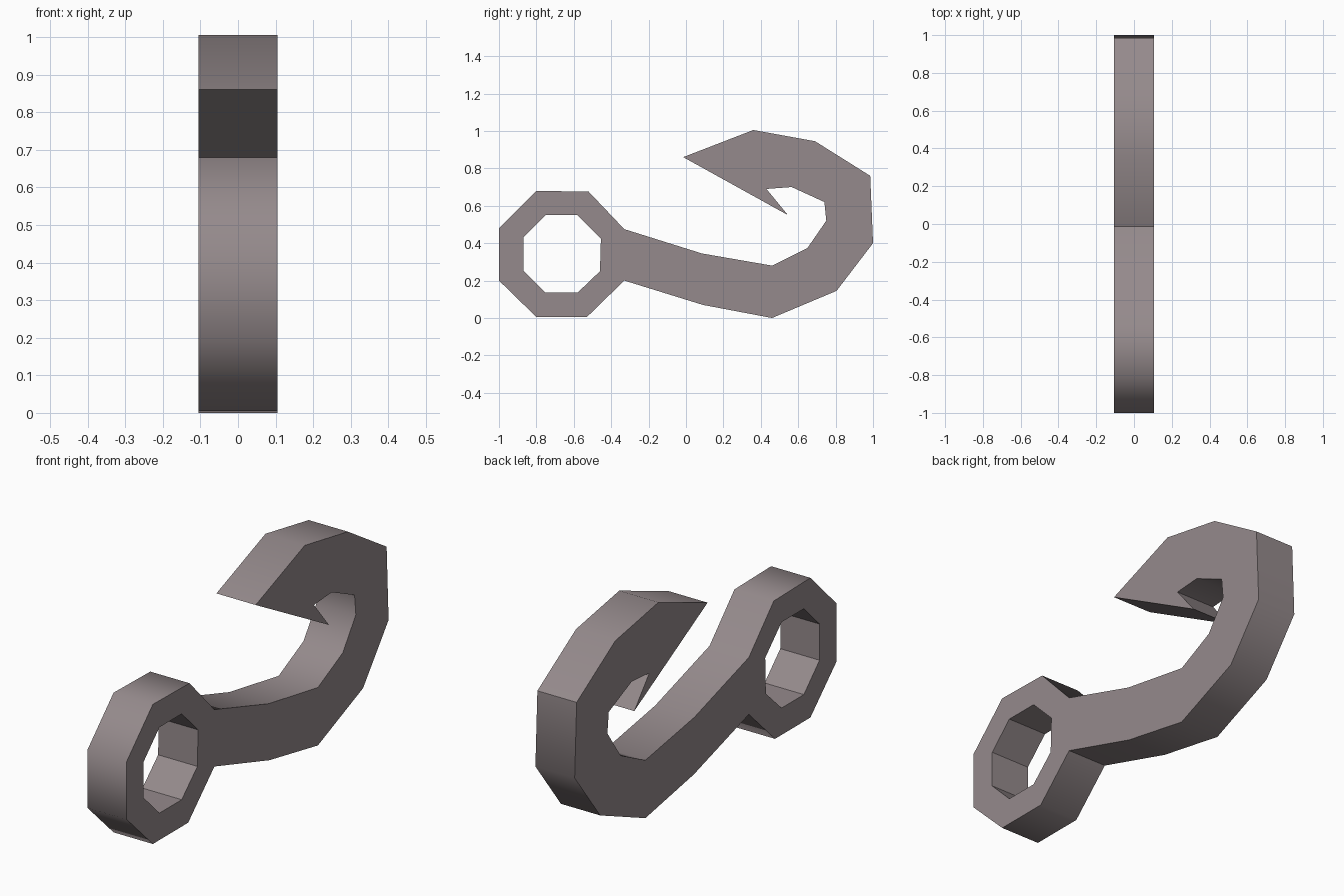
import bpy, bmesh, math

cube = bpy.data.objects.get("Cube")
if cube:
    bpy.data.objects.remove(cube, do_unlink=True)

HALF = 0.105  # half thickness of the whole piece

# Profiles in the (y, z) plane
eye_outer = [(-.80, .68), (-.52, .675), (-.33, .475), (-.33, .20),
             (-.53, .005), (-.80, .005), (-1, .20), (-1, .48)]
eye_inner = [(-.75, .55), (-.58, .55), (-.455, .425), (-.46, .25),
             (-.58, .135), (-.75, .135), (-.87, .255), (-.87, .43)]
bend_inner = [(.085, .345), (.46, .28), (.65, .375), (.75, .52),
              (.74, .62), (.565, .70), (.43, .69)]
bend_outer = [(.09, .07), (.46, 0), (.805, .145), (1, .40),
              (.985, .76), (.69, .945), (.36, 1.005)]
tip, barb = (-.015, .86), (.545, .55)

steel = bpy.data.materials.new("warm grey steel")
steel.use_nodes = True
colour = (.30, .255, .262, 1)
steel.diffuse_color = colour
steel.node_tree.nodes["Principled BSDF"].inputs["Base Color"].default_value = colour

bm = bmesh.new()


def points(profile):
    return [bm.verts.new((-HALF, y, z)) for y, z in profile]


def strip(a, b):
    for i in range(len(a) - 1):
        bm.faces.new((a[i], a[i + 1], b[i + 1], b[i]))


# Eye ring
outer, inner = points(eye_outer), points(eye_inner)
strip(outer + outer[:1], inner + inner[:1])

# Shank and bend, growing from the ring's back side
upper = [outer[2]] + points(bend_inner)
lower = [outer[3]] + points(bend_outer)
strip(upper, lower)

# Pointed head and barb
tip_v, barb_v = points([tip, barb])
bm.faces.new((upper[-1], lower[-1], tip_v))
bm.faces.new((upper[-1], tip_v, barb_v))

# Thicken the flat profile
bmesh.ops.recalc_face_normals(bm, faces=bm.faces[:])
caps = bm.faces[:]
result = bmesh.ops.extrude_face_region(bm, geom=caps, use_keep_orig=True)
bmesh.ops.translate(bm, vec=(2 * HALF, 0, 0),
                    verts=[g for g in result["geom"] if isinstance(g, bmesh.types.BMVert)])
bmesh.ops.recalc_face_normals(bm, faces=bm.faces[:])

mesh = bpy.data.meshes.new("hook")
bm.to_mesh(mesh)
bm.free()
hook = bpy.data.objects.new("hook", mesh)
bpy.context.collection.objects.link(hook)
mesh.materials.append(steel)

# Soft rim, crisp edges, flat facets inside the eye
bpy.ops.object.select_all(action="DESELECT")
hook.select_set(True)
bpy.context.view_layer.objects.active = hook
bpy.ops.object.shade_smooth_by_angle(angle=math.radians(55))
for face in mesh.polygons:
    c = face.center
    if abs(c.x) < .01 and math.hypot(c.y + .665, c.z - .34) < .25:
        face.use_smooth = False
